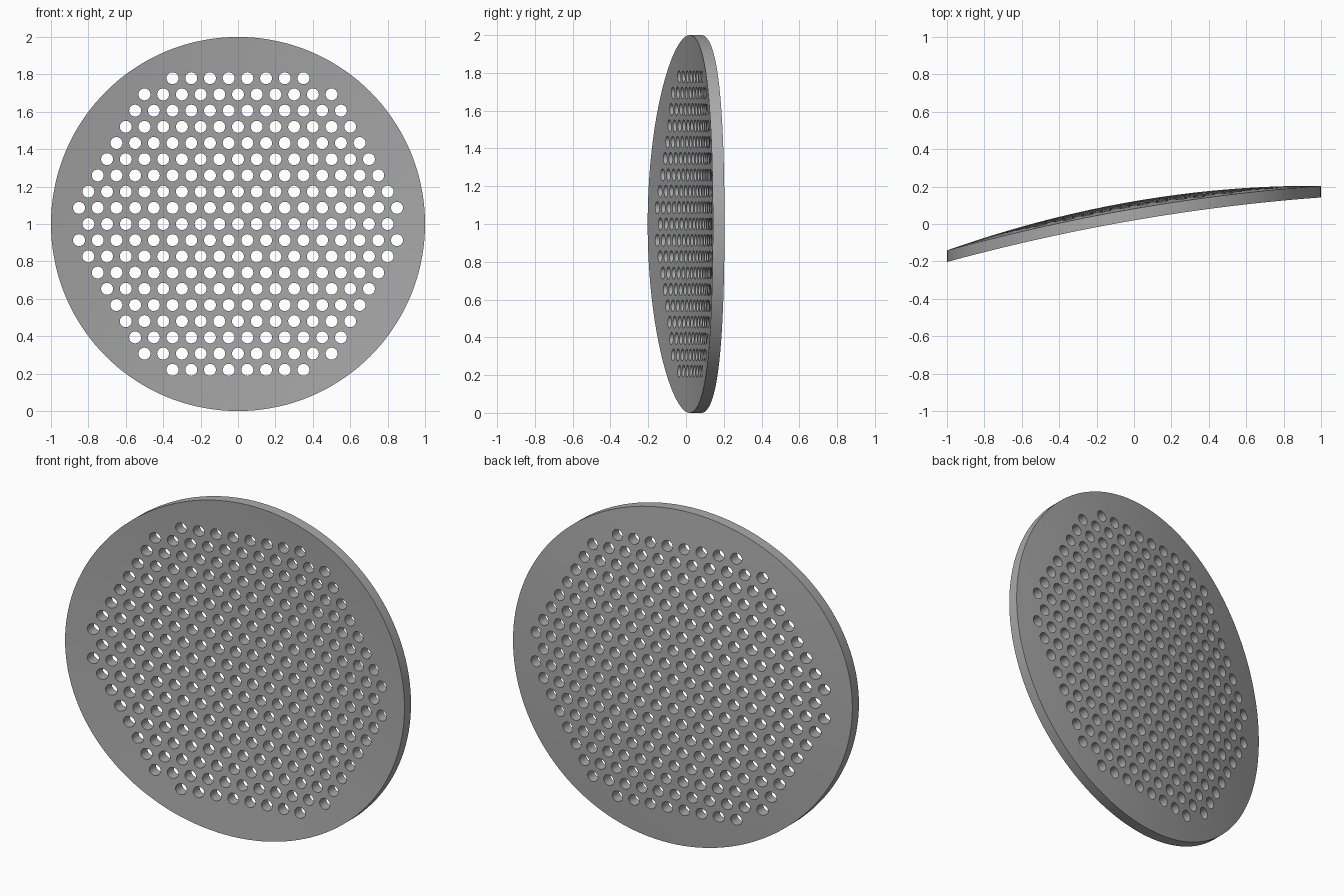
import bpy, bmesh, math
from mathutils import Vector
from mathutils.geometry import delaunay_2d_cdt

old = bpy.data.objects.get("Cube")
if old:
    bpy.data.objects.remove(old)

PITCH, RINGS, HOLE_R, SIDES = 0.1, 9, 0.032, 24
THICKNESS = 0.062


def sheet_y(x, z):
    """Front surface: tilted and curved differently across and upwards."""
    return 0.0595 + 0.1725 * x - 0.09 * x * x - 0.04 * z * z


def ring(cx, cz, r, n):
    steps = [2 * math.pi * i / n for i in range(n)]
    return [Vector((cx + r * math.cos(a), cz + r * math.sin(a))) for a in steps]


# Hexagonal field of hole centres, without its six corners
holes = []
for row in range(-RINGS, RINGS + 1):
    count = 2 * RINGS + 1 - abs(row)
    for i in range(count):
        c = Vector(((i - (count - 1) / 2) * PITCH, row * PITCH * math.sqrt(3) / 2))
        if c.length < PITCH * (RINGS - 0.1):
            holes.append(c)

# Flat outline: the round rim and all holes as constraint loops
points, edges = [], []
for loop in [ring(0, 0, 1, 144)] + [ring(c.x, c.y, HOLE_R, SIDES) for c in holes]:
    start, n = len(points), len(loop)
    points += loop
    edges += [(start + i, start + (i + 1) % n) for i in range(n)]

# Extra points in the plain border keep its curvature smooth
for r in (0.8, 0.86, 0.93):
    points += [p for p in ring(0, 0, r, 72)
               if min((p - c).length for c in holes) > HOLE_R * 1.8]

verts, _, faces, *_ = delaunay_2d_cdt(points, edges, [], 0, 1e-6)

# Front skin, leaving the holes open
bm = bmesh.new()
bv = [bm.verts.new((p.x, sheet_y(p.x, p.y), p.y + 1)) for p in verts]
for f in faces:
    mid = sum((verts[i] for i in f), Vector((0, 0))) / len(f)
    if min((mid - c).length for c in holes) > HOLE_R * 0.99:
        bm.faces.new([bv[i] for i in f])

# Thickness, hole walls and rim
out = bmesh.ops.extrude_face_region(bm, geom=bm.faces[:], use_keep_orig=True)
back = [g for g in out["geom"] if isinstance(g, bmesh.types.BMVert)]
bmesh.ops.translate(bm, verts=back, vec=(0, THICKNESS, 0))
bmesh.ops.recalc_face_normals(bm, faces=bm.faces[:])

mesh = bpy.data.meshes.new("perforated_disc")
bm.to_mesh(mesh)
bm.free()
disc = bpy.data.objects.new("perforated_disc", mesh)
bpy.context.collection.objects.link(disc)

# Material
mat = bpy.data.materials.new("grey_metal")
mat.use_nodes = True
colour = (0.4, 0.4, 0.4, 1)
mat.diffuse_color = colour
mat.node_tree.nodes["Principled BSDF"].inputs["Base Color"].default_value = colour
mesh.materials.append(mat)

bpy.ops.object.select_all(action="DESELECT")
disc.select_set(True)
bpy.context.view_layer.objects.active = disc
bpy.ops.object.shade_smooth_by_angle(angle=math.radians(30))
